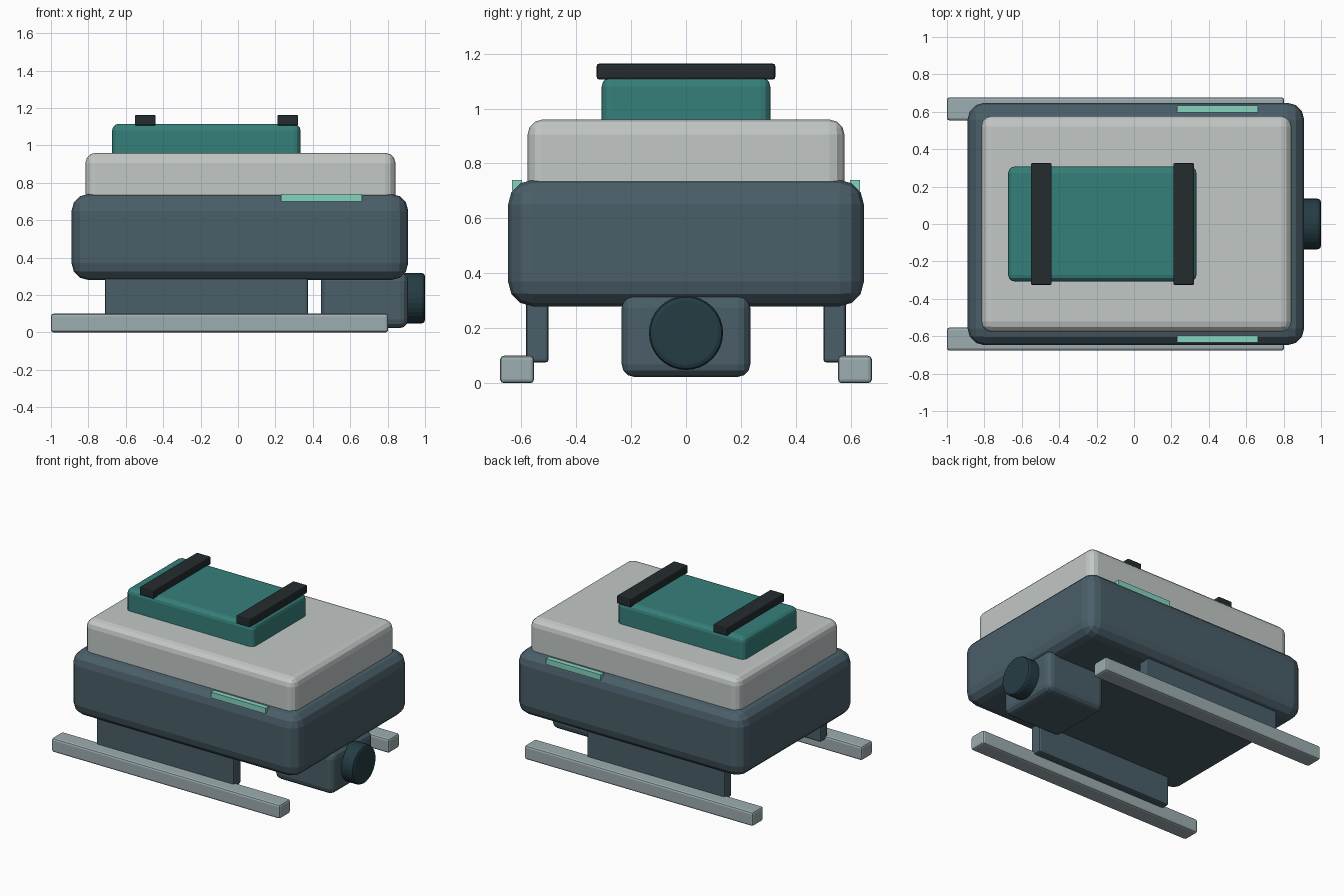
import bpy, bmesh
from math import radians
from mathutils import Matrix, Vector

if "Cube" in bpy.data.objects:
    bpy.data.objects.remove(bpy.data.objects["Cube"])


def material(name, rgb):
    m = bpy.data.materials.new(name)
    m.diffuse_color = (*rgb, 1)
    m.use_nodes = True
    m.node_tree.nodes["Principled BSDF"].inputs["Base Color"].default_value = m.diffuse_color
    return m


SLATE = material("slate", (0.068, 0.112, 0.138))
PALE = material("pale_grey", (0.54, 0.58, 0.57))
TEAL = material("teal", (0.036, 0.215, 0.195))
DARK = material("strap_black", (0.018, 0.025, 0.028))
STEEL = material("steel", (0.34, 0.42, 0.44))
MINT = material("mint", (0.24, 0.65, 0.52))
LENS = material("lens_dark", (0.018, 0.046, 0.057))


def finish(name, bm, mat, bevel, segments):
    me = bpy.data.meshes.new(name)
    bm.to_mesh(me)
    bm.free()
    ob = bpy.data.objects.new(name, me)
    bpy.context.collection.objects.link(ob)
    me.materials.append(mat)
    if bevel:
        mod = ob.modifiers.new("bevel", 'BEVEL')
        mod.width, mod.segments = bevel, segments
        mod.limit_method = 'ANGLE'
        mod.angle_limit = radians(40)
    return ob


def box(name, x, y, z, mat, bevel=0.0, segments=2):
    """Rounded box from (min, max) ranges."""
    lo, hi = Vector((x[0], y[0], z[0])), Vector((x[1], y[1], z[1]))
    bm = bmesh.new()
    bmesh.ops.create_cube(bm, size=1, matrix=Matrix.Translation((lo + hi) / 2)
                          @ Matrix.Diagonal((*(hi - lo), 1)))
    return finish(name, bm, mat, bevel, segments)


# Main hull and stacked upper parts
box("hull", (-0.89, 0.91), (-0.648, 0.648), (0.28, 0.74), SLATE, 0.09, 3)
box("upper_shell", (-0.816, 0.842), (-0.577, 0.577), (0.68, 0.96), PALE, 0.055, 3)
box("cargo_pack", (-0.673, 0.334), (-0.307, 0.307), (0.90, 1.115), TEAL, 0.035, 3)

# Straps across the pack
for i, x in enumerate((-0.496, 0.266)):
    box(f"strap_{i + 1}", (x - 0.056, x + 0.056), (-0.325, 0.325),
        (1.106, 1.163), DARK, 0.008)

# Mirrored skids, their mounting plates and side light strips
for side, s in (("left", 1), ("right", -1)):
    def span(a, b):
        return tuple(sorted((s * a, s * b)))
    box(f"{side}_skid", (-1.0, 0.803), span(0.553, 0.677), (0, 0.10), STEEL, 0.014)
    box(f"{side}_skid_plate", (-0.712, 0.374), span(0.50, 0.583), (0.075, 0.34),
        SLATE, 0.012)
    box(f"{side}_light_strip", (0.23, 0.662), span(0.597, 0.634), (0.70, 0.74), MINT)

# Sensor housing under the nose, with its lens facing +x
box("sensor_housing", (0.443, 0.91), (-0.234, 0.234), (0.023, 0.32), SLATE, 0.045, 3)
bm = bmesh.new()
bmesh.ops.create_cone(bm, cap_ends=True, segments=32, radius1=0.135, radius2=0.135,
                      depth=0.12, matrix=Matrix.Translation((0.94, 0, 0.183))
                      @ Matrix.Rotation(radians(90), 4, 'Y'))
finish("sensor_lens", bm, LENS, 0.018, 2)
